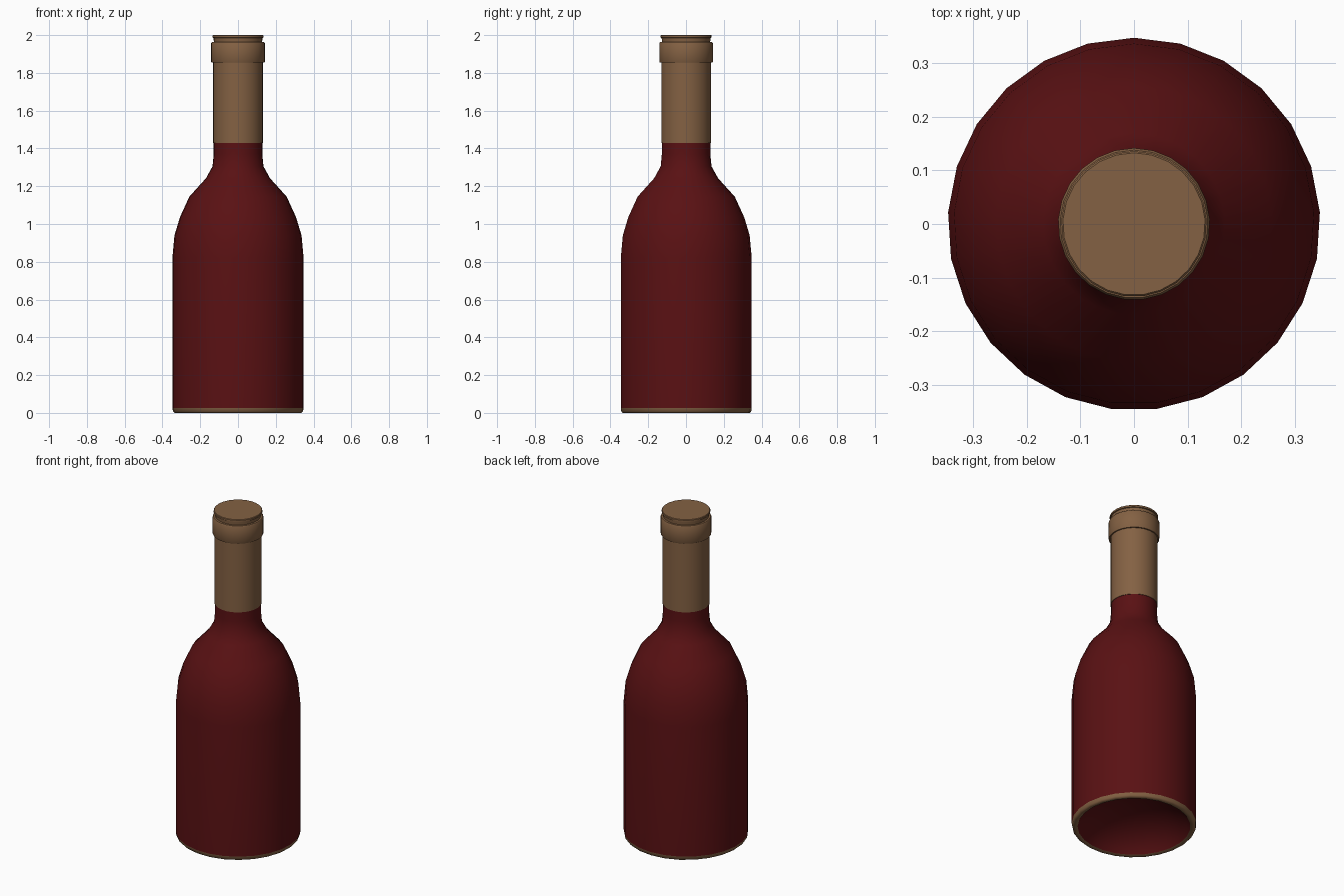
import bpy, bmesh, math

if "Cube" in bpy.data.objects:
    bpy.data.objects.remove(bpy.data.objects["Cube"])

SIDES = 25


def material(name, rgb):
    m = bpy.data.materials.new(name)
    m.diffuse_color = (*rgb, 1)
    m.use_nodes = True
    m.node_tree.nodes["Principled BSDF"].inputs["Base Color"].default_value = m.diffuse_color
    return m


wine_red = material("wine red", (0.10, 0.0055, 0.0065))
foil_brown = material("foil brown", (0.23, 0.12, 0.056))


def lathe(name, profile, mat, angle=35):
    """Turn (radius, height) points, listed bottom to top on the outside, round z."""
    bm = bmesh.new()
    rings = []
    for r, z in profile:
        if r == 0:
            rings.append([bm.verts.new((0, 0, z))] * SIDES)
            continue
        ring = []
        for i in range(SIDES):
            a = math.pi / 2 + math.tau * i / SIDES
            ring.append(bm.verts.new((r * math.cos(a), r * math.sin(a), z)))
        rings.append(ring)
    for low, high in zip(rings, rings[1:]):
        for i in range(SIDES):
            j = (i + 1) % SIDES
            quad = dict.fromkeys((low[i], low[j], high[j], high[i]))
            bm.faces.new(list(quad))
    mesh = bpy.data.meshes.new(name)
    bm.to_mesh(mesh)
    bm.free()
    mesh.materials.append(mat)
    ob = bpy.data.objects.new(name, mesh)
    bpy.context.collection.objects.link(ob)
    bpy.ops.object.select_all(action='DESELECT')
    ob.select_set(True)
    bpy.context.view_layer.objects.active = ob
    bpy.ops.object.shade_smooth_by_angle(angle=math.radians(angle))
    return ob


# Bottle body, from the base up to the foil
lathe("bottle_body", [
    (0.348, 0.025), (0.348, 0.82), (0.337, 0.94), (0.308, 1.036),
    (0.258, 1.145), (0.17, 1.242), (0.135, 1.305), (0.129, 1.37),
    (0.129, 1.43)], wine_red)

# Hollow under the bottle
lathe("base_hollow", [
    (0.0, 0.14), (0.09, 0.132), (0.18, 0.108), (0.25, 0.07),
    (0.295, 0.03), (0.315, 0.004)][::-1][::-1], wine_red, 50)

# Rounded rim the bottle stands on
lathe("base_rim", [
    (0.315, 0.004), (0.325, 0.0), (0.337, 0.0), (0.345, 0.008),
    (0.348, 0.025)], foil_brown, 50)

# Foil sleeve round the neck
lathe("neck_foil", [
    (0.129, 1.428), (0.132, 1.428), (0.132, 1.856)], foil_brown)

# Collar below the mouth
lathe("neck_collar", [
    (0.132, 1.854), (0.139, 1.854), (0.142, 1.859), (0.142, 1.957),
    (0.138, 1.963), (0.128, 1.964)], foil_brown, 50)

# Stopper with a thin top disc
lathe("stopper", [
    (0.128, 1.964), (0.130, 1.985), (0.136, 1.987), (0.136, 1.997),
    (0.133, 2.0), (0.0, 2.0)], foil_brown)
